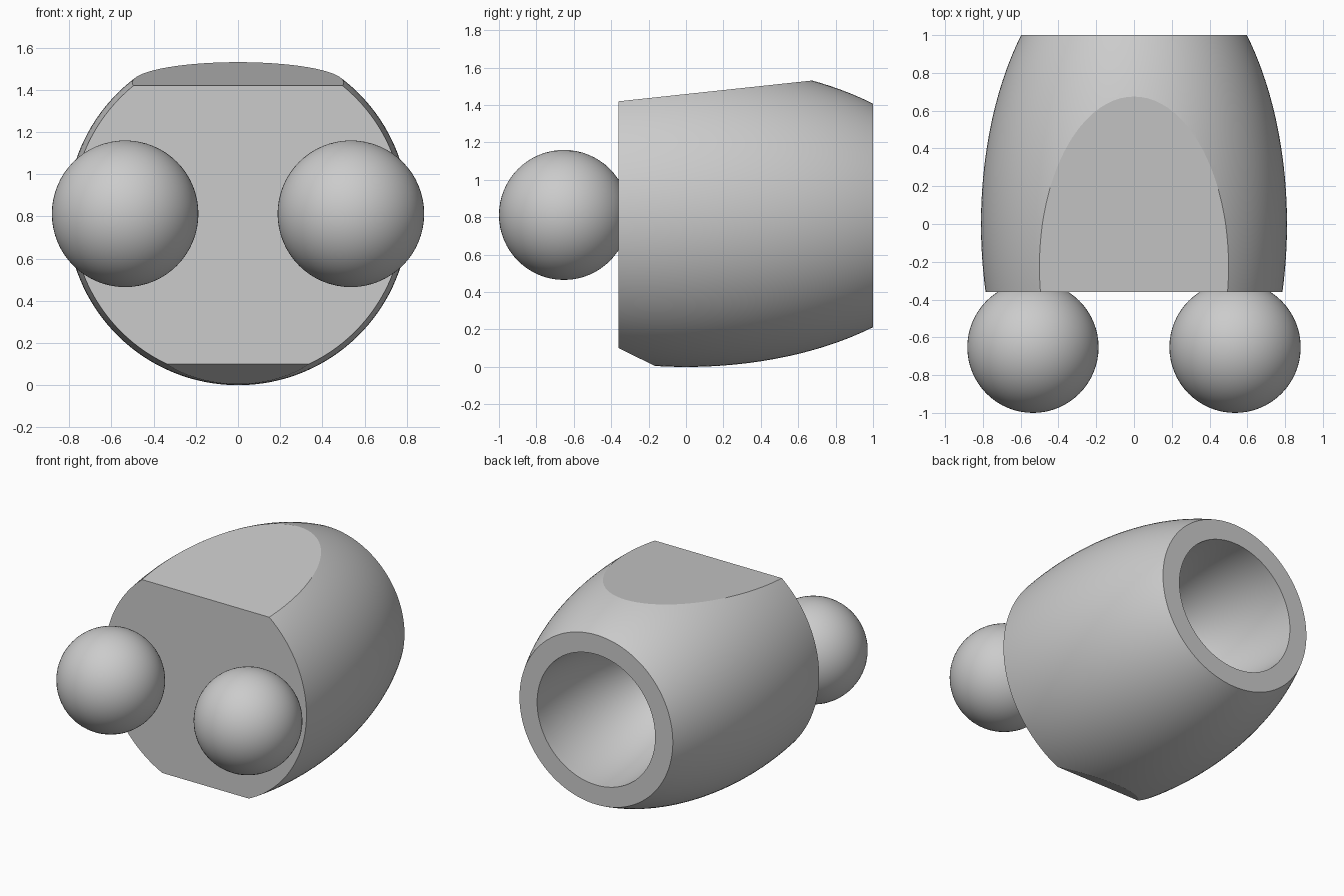
import bpy, bmesh
from math import sin, cos, pi, sqrt, radians
from mathutils import Vector

cube = bpy.data.objects.get("Cube")
if cube:
    bpy.data.objects.remove(cube, do_unlink=True)

grey = bpy.data.materials.new("plain_grey")
grey.use_nodes = True
colour = (0.6, 0.6, 0.6, 1)
grey.diffuse_color = colour
grey.node_tree.nodes["Principled BSDF"].inputs["Base Color"].default_value = colour

MID_Z = 0.81          # height of the body axis
FRONT, BACK = -0.36, 1.0
RADIUS, LENGTH = 0.81, 1.481
HOLE, DEPTH = 0.46, 0.95


def finish(bm, name):
    """Turn a bmesh into a smooth, sharp-edged object."""
    bmesh.ops.recalc_face_normals(bm, faces=bm.faces)
    mesh = bpy.data.meshes.new(name)
    bm.to_mesh(mesh)
    bm.free()
    mesh.materials.append(grey)
    obj = bpy.data.objects.new(name, mesh)
    bpy.context.collection.objects.link(obj)
    bpy.ops.object.select_all(action="DESELECT")
    obj.select_set(True)
    bpy.context.view_layer.objects.active = obj
    bpy.ops.object.shade_smooth_by_angle(angle=radians(15))
    return obj


def fill_open(bm):
    edges = [e for e in bm.edges if e.is_boundary]
    bmesh.ops.holes_fill(bm, edges=edges, sides=0)


def slice_off(bm, point, normal):
    """Cut away everything beyond a plane and close the cut."""
    bmesh.ops.bisect_plane(bm, geom=bm.verts[:] + bm.edges[:] + bm.faces[:], dist=1e-5,
                           plane_co=point, plane_no=normal, clear_outer=True)
    fill_open(bm)


# Body: lathed barrel with a rounded hollow in the back
steps = 40
profile = []
for i in range(steps + 1):
    y = FRONT + (BACK - FRONT) * i / steps
    profile.append((y, RADIUS * sqrt(1 - (y / LENGTH) ** 2)))
for i in range(25):
    a = pi / 2 * i / 24
    profile.append((BACK - DEPTH * sin(a), HOLE * cos(a)))

bm = bmesh.new()
verts = [bm.verts.new((0, y, MID_Z + r)) for y, r in profile]
edges = [bm.edges.new(pair) for pair in zip(verts, verts[1:])]
bmesh.ops.spin(bm, geom=verts + edges, cent=(0, 0, MID_Z), axis=(0, 1, 0),
               angle=2 * pi, steps=128)
bmesh.ops.remove_doubles(bm, verts=bm.verts, dist=1e-4)
fill_open(bm)

# Sloping flat on top, and chamfer under the front
slice_off(bm, Vector((0, FRONT, 1.42)), Vector((0, -0.11, 1.025)))
slice_off(bm, Vector((0, FRONT, 0.10)), Vector((0, -0.093, -0.19)))
finish(bm, "body")

# Eyes: two balls sunk slightly into the front
for side, name in ((1, "left_eye"), (-1, "right_eye")):
    bm = bmesh.new()
    bmesh.ops.create_uvsphere(bm, u_segments=64, v_segments=32, radius=0.3475)
    bmesh.ops.translate(bm, verts=bm.verts, vec=(side * 0.535, -0.6525, 0.8125))
    finish(bm, name)
